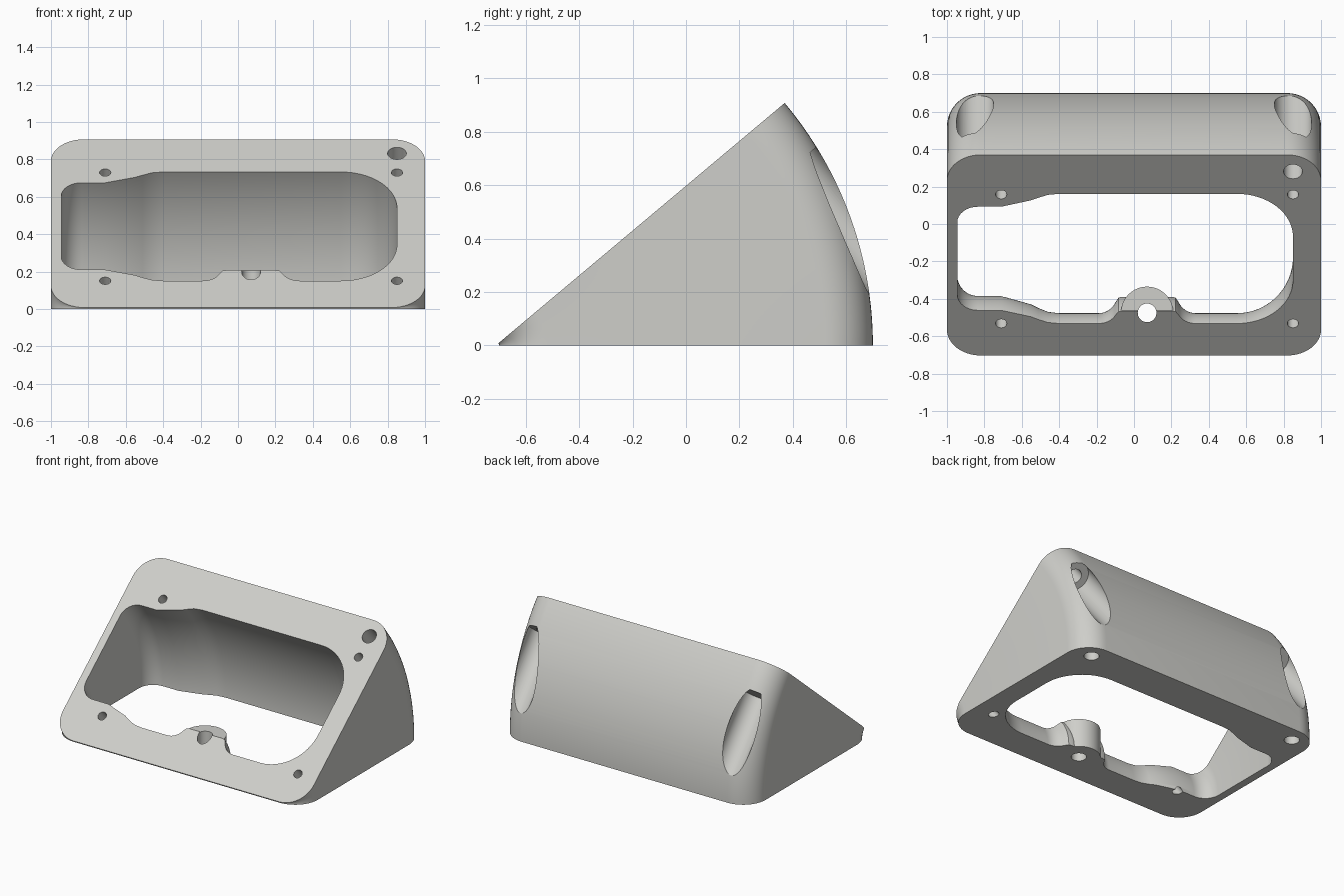
import bpy, bmesh, math
from mathutils import Vector, Matrix

if "Cube" in bpy.data.objects:
    bpy.data.objects.remove(bpy.data.objects["Cube"])

PIVOT = Vector((0, -0.712, 0))       # hinge line of the wedge, along x
TILT = math.radians(40)
S, C = math.sin(TILT), math.cos(TILT)

grey = bpy.data.materials.new("light_grey")
grey.diffuse_color = (0.62, 0.62, 0.59, 1)
grey.use_nodes = True
grey.node_tree.nodes["Principled BSDF"].inputs["Base Color"].default_value = grey.diffuse_color


def finish(bm, name):
    bmesh.ops.recalc_face_normals(bm, faces=bm.faces)
    mesh = bpy.data.meshes.new(name)
    bm.to_mesh(mesh)
    bm.free()
    mesh.materials.append(grey)
    ob = bpy.data.objects.new(name, mesh)
    bpy.context.collection.objects.link(ob)
    return ob


def arc(cx, cy, r, a0, a1, n=12):
    return [(cx + r * math.cos(math.radians(a0 + (a1 - a0) * i / n)),
             cy + r * math.sin(math.radians(a0 + (a1 - a0) * i / n))) for i in range(n + 1)]


def sweep(name, profile, a0, a1, steps=40):
    """Turn an (x, radius) outline about the hinge line."""
    bm = bmesh.new()
    rings = []
    for i in range(steps + 1):
        a = a0 + (a1 - a0) * i / steps
        rings.append([bm.verts.new(PIVOT + Vector((x, r * math.cos(a), r * math.sin(a))))
                      for x, r in profile])
    n = len(profile)
    for p, q in zip(rings, rings[1:]):
        for j in range(n):
            k = (j + 1) % n
            bm.faces.new((p[j], p[k], q[k], q[j]))
    bm.faces.new(rings[0])
    bm.faces.new(rings[-1])
    return finish(bm, name)


def rod(name, start, end, radius, segments=40):
    start, end = Vector(start), Vector(end)
    d = end - start
    bm = bmesh.new()
    bmesh.ops.create_cone(bm, cap_ends=True, segments=segments, radius1=radius, radius2=radius,
                          depth=d.length,
                          matrix=Matrix.Translation((start + end) / 2)
                          @ d.to_track_quat('Z', 'Y').to_matrix().to_4x4())
    return finish(bm, name)


def slant(x, s, depth):
    """Point at distance s up the sloping face, at a depth below it."""
    return PIVOT + Vector((x, s * C + depth * S, s * S - depth * C))


def cut(target, tool):
    m = target.modifiers.new("cut", 'BOOLEAN')
    m.operation, m.solver, m.object = 'DIFFERENCE', 'EXACT', tool
    bpy.context.view_layer.objects.active = target
    bpy.ops.object.modifier_apply(modifier=m.name)
    bpy.data.objects.remove(tool)


# wedge housing: rounded rectangle turned through the tilt angle
R, lo, hi = 0.18, 0.012, 1.412
outline = (arc(1 - R, hi - R, R, 0, 90) + arc(R - 1, hi - R, R, 90, 180)
           + arc(R - 1, lo + R, R, 180, 270) + arc(1 - R, lo + R, R, 270, 360))
housing = sweep("wedge_housing", outline, 0, TILT)

# cavity: stepped outline with a raised saddle at the front
cavity_outline = (
    arc(0.55, 0.84, 0.3, 0, 90, 16)
    + [(-0.40, 1.14), (-0.46, 1.133), (-0.51, 1.113), (-0.55, 1.095), (-0.71, 1.05)]
    + arc(-0.835, 0.94, 0.11, 90, 180, 8) + arc(-0.835, 0.437, 0.11, 180, 270, 8)
    + [(-0.71, 0.327), (-0.55, 0.282), (-0.51, 0.262), (-0.46, 0.242), (-0.40, 0.235)]
    + arc(-0.19, 0.335, 0.1, 270, 335, 8) + [(-0.083, 0.318), (-0.06, 0.323)]
    + [(0.20, 0.323), (0.223, 0.318)] + arc(0.33, 0.335, 0.1, 205, 270, 8)
    + arc(0.55, 0.535, 0.3, 270, 360, 16))
cavity = sweep("cavity", cavity_outline, math.radians(-4), TILT + math.radians(4), 48)

# upright boss left standing in the cavity
cut(cavity, rod("boss", (0.07, -0.475, -0.3), (0.07, -0.475, 0.205), 0.14, 64))
cut(housing, cavity)

# hole through the boss
cut(housing, rod("boss_hole", (0.07, -0.475, -0.1), (0.07, -0.475, 0.5), 0.05))

# four small screw holes square to the sloping face
for x in (-0.71, 0.85):
    for s in (0.235, 1.135):
        cut(housing, rod("screw_hole", slant(x, s, -0.05), slant(x, s, 0.26), 0.03, 32))

# rear tool notches and the holes below them
for x in (-0.85, 0.85):
    cut(housing, rod("notch", slant(x, 1.295, 0.203), slant(x, 1.295, 1.0), 0.1, 64))
    cut(housing, rod("base_hole", (x, 0.583, -0.1), (x, 0.583, 0.2), 0.05))

# hole from the sloping face into the right notch
cut(housing, rod("face_hole", slant(0.85, 1.295, -0.05), slant(0.85, 1.295, 0.25), 0.05))

bpy.ops.object.select_all(action='DESELECT')
housing.select_set(True)
bpy.context.view_layer.objects.active = housing
bpy.ops.object.shade_smooth_by_angle(angle=math.radians(25))
